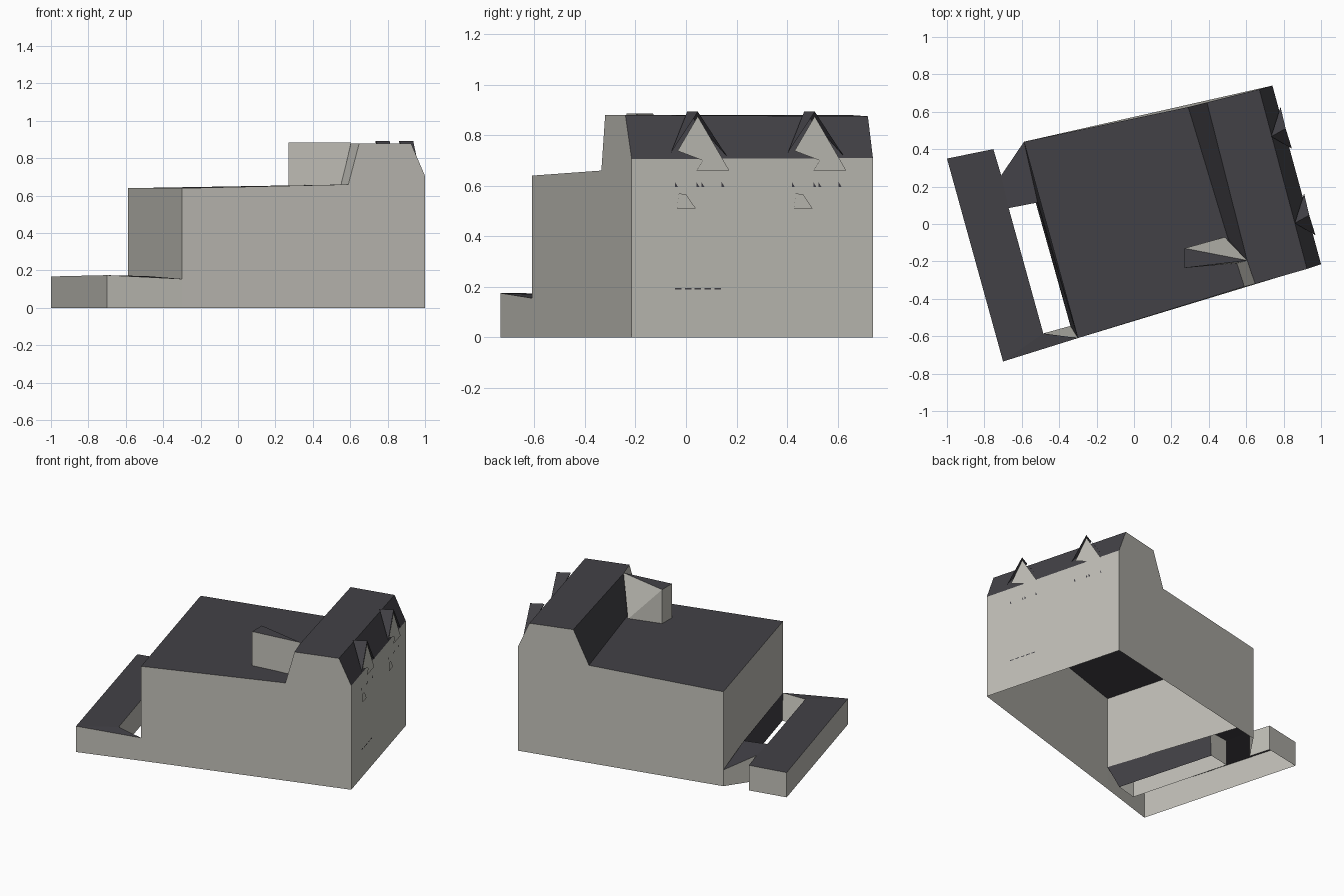
import bpy, bmesh
from mathutils import Vector

if "Cube" in bpy.data.objects:
    bpy.data.objects.remove(bpy.data.objects["Cube"])


def material(name, col):
    m = bpy.data.materials.new(name)
    m.diffuse_color = (*col, 1)
    m.use_nodes = True
    m.node_tree.nodes["Principled BSDF"].inputs["Base Color"].default_value = m.diffuse_color
    return m


WALL = material("pale_stone", (0.53, 0.52, 0.475))
ROOF = material("dark_slate", (0.055, 0.053, 0.062))


def build(name, faces, fix=True):
    """faces: list of (material index, points); shared points are merged."""
    bm = bmesh.new()
    cache = {}
    for mat, pts in faces:
        vs = []
        for p in pts:
            k = tuple(round(c, 4) for c in p)
            if k not in cache:
                cache[k] = bm.verts.new(k)
            vs.append(cache[k])
        bm.faces.new(vs).material_index = mat
    if fix:
        bmesh.ops.recalc_face_normals(bm, faces=bm.faces[:])
    me = bpy.data.meshes.new(name)
    bm.to_mesh(me)
    bm.free()
    me.materials.append(WALL)
    me.materials.append(ROOF)
    ob = bpy.data.objects.new(name, me)
    bpy.context.collection.objects.link(ob)
    return ob


def floor(p):
    return (p[0], p[1], 0)


def wall(a, b):
    return (0, [floor(a), floor(b), b, a])


# main block: front and back gable profiles, left to right, open underneath
A, B, C, D, E = ((-.30, -.61, .64), (.59, -.335, .66), (.648, -.32, .88),
                 (.925, -.24, .88), (1, -.215, .705))
A2, B2, C2, D2, E2 = ((-.588, .44, .64), (.29, .625, .655), (.39, .65, .88),
                      (.67, .72, .875), (.74, .74, .71))
BM, BN, CM = (.55, -.21, .655), (.50, -.07, .655), (.605, -.195, .88)
A_low, A2_low = (-.30, -.61, .155), (-.588, .44, .11)
build("main_block", [
    (0, [floor(A), floor(E), E, D, C, B, A, A_low]),
    (0, [floor(A2), A2_low, A2, B2, C2, D2, E2, floor(E2)]),
    wall(E, E2),
    (0, [A_low, A, A2, A2_low]),
    (1, [A, B, BM, BN, B2, A2]),
    (0, [B, C, CM, BM]),
    (1, [BM, CM, BN]),
    (1, [BN, CM, C2, B2]),
    (1, [C, D, D2, C2, CM]),
    (1, [D, E, E2, D2]),
])

# stair head: small wedge on the flat roof
s0, s1, s2 = (.27, -.235, .885), (.27, -.13, .885), (.605, -.195, .885)
g0, g1, g2, g3 = (.27, -.235, .65), (.27, -.13, .65), (.485, -.07, .65), (.55, -.21, .65)
build("stair_head", [
    (1, [s0, s2, s1]),
    (0, [s0, s1, g1, g0]),
    (0, [s0, g0, g3, s2]),
    (0, [s1, s2, g2]),
    (0, [s1, g2, g1]),
    (0, [s2, g3, g2]),
])

# low annex ring around an open yard
a, b, c, d = (-.70, -.735, .175), (-1, .35, .168), (-.752, .40, .17), (-.71, .26, .172)
h1, h2 = (-.67, .085, .172), (-.515, .115, .165)
h3, h4 = (-.34, -.545, 0), (-.485, -.585, .17)
h2f = (-.525, .113, 0)
build("low_annex", [
    (1, [a, h4, h1, d, c, b]),
    (1, [a, A_low, h4]),
    (1, [d, h1, h2, A2_low]),
    (1, [h2, A_low, A2_low]),
    wall(a, b), wall(b, c), wall(c, d), wall(d, A2_low),
    (0, [floor(a), floor(A), A_low, a]),
    (0, [floor(h1), h2f, h2, h1]),
    wall(h1, h4),
    (0, [floor(h4), h3, A_low, h4]),
    (1, [h3, h2f, h2, A_low]),
])


def on_wall(y, z, off=0.0):
    """Point on the right-hand wall, pushed outwards by off."""
    t = (y - E[1]) / (E2[1] - E[1])
    p = Vector(E).lerp(Vector(E2), t)
    return (p.x + off * .965, p.y + off * .263, z)


def plate(name, pts, mat, off):
    build(name, [(mat, [on_wall(y, z, off) for y, z in pts])], fix=False)


# dormers with pointed roofs, plus small details below them
for i, y in enumerate((.045, .508)):
    peak = on_wall(y, .893, .008)
    back = on_wall(y - .02, .893, -.078)
    left, right = on_wall(y - .108, .73, .012), on_wall(y + .115, .715, .012)
    build(f"dormer_roof_{i}", [(1, [back, left, peak]), (1, [back, peak, right])])
    fp = on_wall(y, .875, .006)
    build(f"dormer_front_{i}", [
        (0, [on_wall(y - .08, .738, .006), on_wall(y + .02, .70, .006),
             on_wall(y - .005, .66, .006), on_wall(y + .125, .66, .006), fp]),
    ], fix=False)
    for j, dy in enumerate((-.09, -.005, .015, .095)):
        plate(f"window_mark_{i}_{j}", [(y + dy, .595), (y + dy + .012, .595),
                                       (y + dy, .615)], 1, .004)
    plate(f"sill_{i}", [(y - .082, .51), (y - .008, .51), (y - .045, .565),
                        (y - .075, .57)], 0, .006)

# thin broken ledge low on the right wall
for j in range(5):
    y = -.045 + j * .039
    plate(f"ledge_{j}", [(y, .19), (y + .026, .19), (y + .026, .196), (y, .196)], 1, .004)
